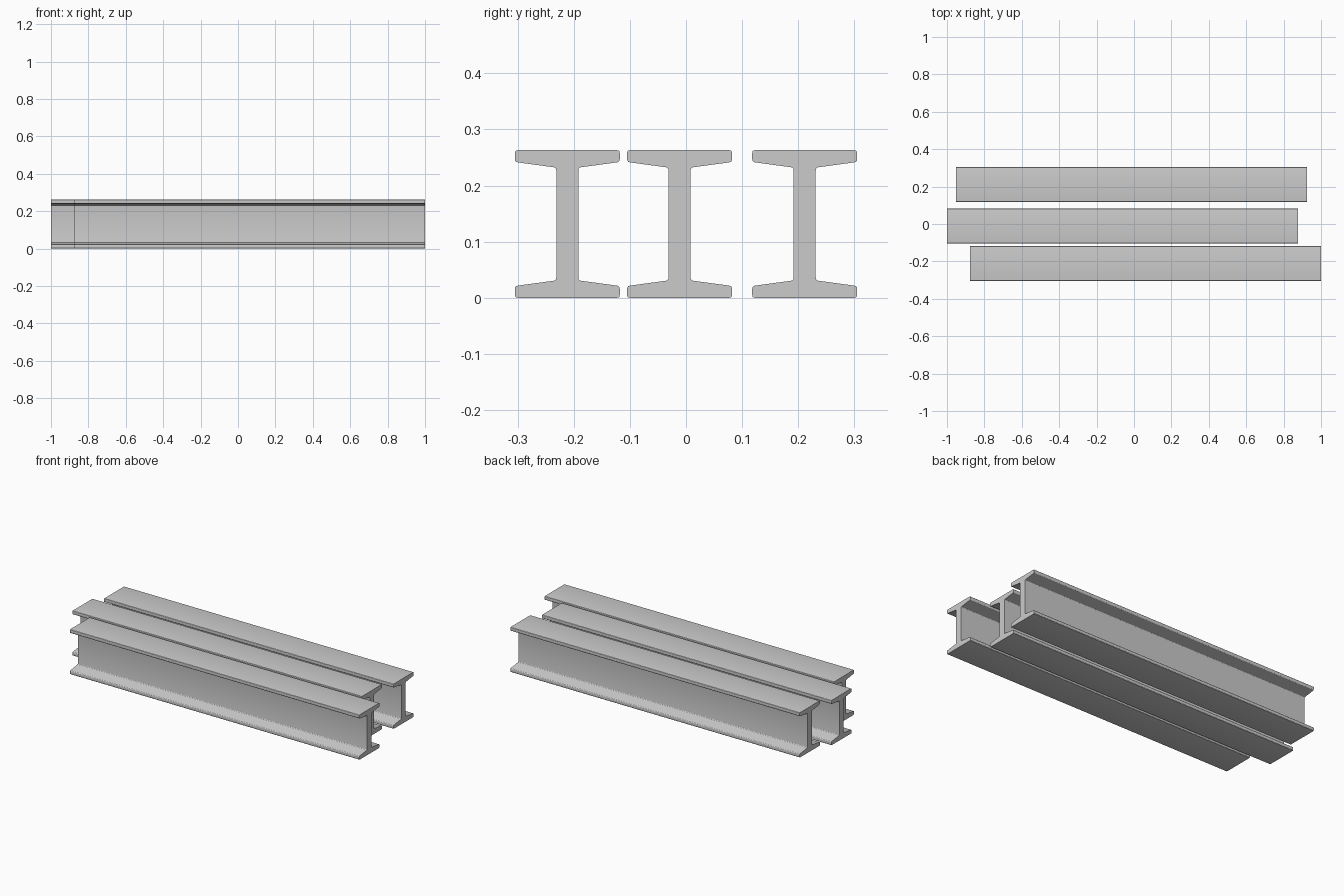
import bpy, bmesh
from mathutils import Vector

if "Cube" in bpy.data.objects:
    bpy.data.objects.remove(bpy.data.objects["Cube"])

LENGTH, HEIGHT, HALF_W, HALF_WEB = 1.877, 0.263, 0.0935, 0.0197
HALF_H = HEIGHT / 2
TIP, ROOT = 0.021, 0.031      # flange thickness at the tip and at the web
RADIUS, STEPS = 0.005, 3


def rounded(points):
    """Replace each corner of a closed outline with a small arc."""
    out = []
    for i, p in enumerate(points):
        a = p + (points[i - 1] - p).normalized() * RADIUS
        b = p + (points[(i + 1) % len(points)] - p).normalized() * RADIUS
        for s in range(STEPS + 1):
            t = s / STEPS
            out.append(a * (1 - t) ** 2 + p * 2 * t * (1 - t) + b * t * t)
    return out


# I-section: one quarter mirrored to all four
quarter = [Vector((HALF_WEB, HALF_H - ROOT)),
           Vector((HALF_W, HALF_H - TIP)),
           Vector((HALF_W, HALF_H))]
right = [Vector((p.x, -p.y)) for p in reversed(quarter)] + quarter
section = rounded(right + [Vector((-p.x, p.y)) for p in reversed(right)])


def beam(name, x, y):
    bm = bmesh.new()
    face = bm.faces.new([bm.verts.new((-LENGTH / 2, p.x, p.y)) for p in section])
    ext = bmesh.ops.extrude_face_region(bm, geom=[face], use_keep_orig=True)
    verts = [v for v in ext["geom"] if isinstance(v, bmesh.types.BMVert)]
    bmesh.ops.translate(bm, vec=(LENGTH, 0, 0), verts=verts)
    bmesh.ops.recalc_face_normals(bm, faces=bm.faces)
    mesh = bpy.data.meshes.new(name)
    bm.to_mesh(mesh)
    bm.free()
    ob = bpy.data.objects.new(name, mesh)
    ob.location = (x, y, HALF_H)
    bpy.context.collection.objects.link(ob)
    bpy.ops.object.select_all(action='DESELECT')
    ob.select_set(True)
    bpy.context.view_layer.objects.active = ob
    bpy.ops.object.shade_smooth_by_angle()


# Three staggered beams
beam("front_beam", 0.0615, -0.2115)
beam("middle_beam", -0.0615, -0.0115)
beam("back_beam", -0.0125, 0.2115)
